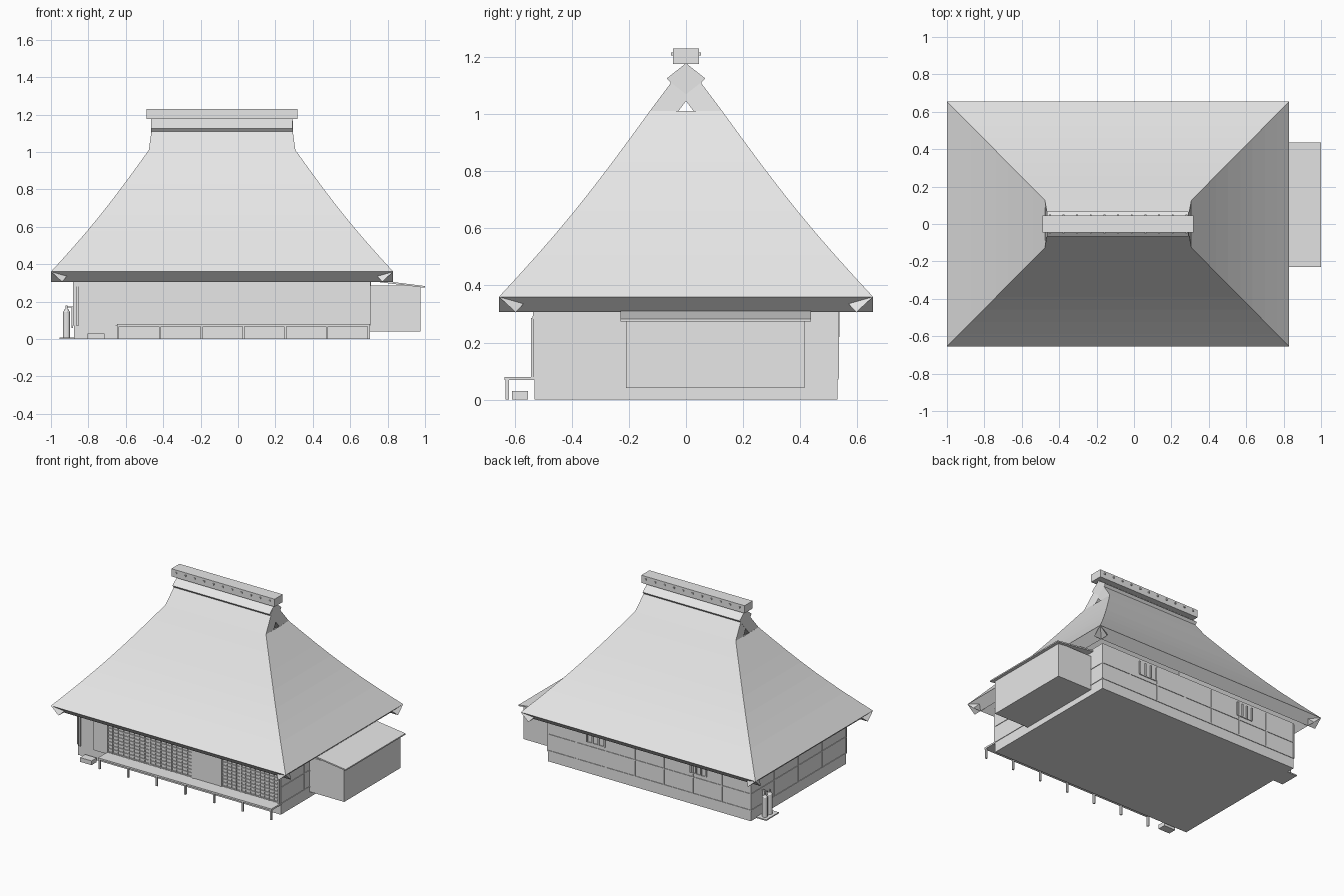
import bpy, bmesh, math
from mathutils import Vector

if "Cube" in bpy.data.objects:
    bpy.data.objects.remove(bpy.data.objects["Cube"])

grey = bpy.data.materials.new("plain_grey")
grey.diffuse_color = (0.8, 0.8, 0.8, 1)
grey.use_nodes = True
grey.node_tree.nodes["Principled BSDF"].inputs["Base Color"].default_value = grey.diffuse_color
CX = -0.085          # centre of the house body along x


def finish(name, bm):
    bmesh.ops.recalc_face_normals(bm, faces=bm.faces[:])
    me = bpy.data.meshes.new(name)
    bm.to_mesh(me)
    bm.free()
    me.materials.append(grey)
    ob = bpy.data.objects.new(name, me)
    bpy.context.collection.objects.link(ob)
    return ob


def add_box(bm, x0, x1, y0, y1, z0, z1):
    vs = bmesh.ops.create_cube(bm, size=1)["verts"]
    for v in vs:
        v.co = Vector(((x0 + x1) / 2 + v.co.x * (x1 - x0),
                       (y0 + y1) / 2 + v.co.y * (y1 - y0),
                       (z0 + z1) / 2 + v.co.z * (z1 - z0)))


def boxes(name, items):
    bm = bmesh.new()
    for it in items:
        add_box(bm, *it)
    return finish(name, bm)


def prism(name, profile, x0, x1, plane="yz"):
    """Extrude a closed profile along x (yz plane) or along y (xz plane)."""
    bm = bmesh.new()
    put = (lambda p, t: (t, p[0], p[1])) if plane == "yz" else (lambda p, t: (p[0], t, p[1]))
    a = [bm.verts.new(put(p, x0)) for p in profile]
    b = [bm.verts.new(put(p, x1)) for p in profile]
    bm.faces.new(a)
    bm.faces.new(b[::-1])
    n = len(a)
    for i in range(n):
        bm.faces.new((a[i], a[(i + 1) % n], b[(i + 1) % n], b[i]))
    return finish(name, bm)


def roof_slab(name, rows, angle, t=0.08):
    """Rows of (half width, distance out, z); each side is its own thick sheet."""
    bm = bmesh.new()
    c, s = math.cos(angle), math.sin(angle)

    def place(u, d, z):          # d points to -y at angle 0
        return Vector((u * c + d * s + CX, u * s - d * c, z))
    n = len(rows)
    offs = []
    for i in range(n):
        a, b = rows[max(i - 1, 0)], rows[min(i + 1, n - 1)]
        dd, dz = a[1] - b[1], b[2] - a[2]
        l = math.hypot(dd, dz)
        offs.append((dz / l * t, dd / l * t))
    top = [[bm.verts.new(place(k * w, d, z)) for k in (-1, 1)] for w, d, z in rows]
    low = [[bm.verts.new(place(k * w, d - o[0], z - o[1])) for k in (-1, 1)]
           for (w, d, z), o in zip(rows, offs)]
    for i in range(n - 1):
        bm.faces.new((top[i][0], top[i][1], top[i + 1][1], top[i + 1][0]))
        bm.faces.new((low[i][0], low[i + 1][0], low[i + 1][1], low[i][1]))
        for k in (0, 1):
            bm.faces.new((top[i][k], low[i][k], low[i + 1][k], top[i + 1][k]))
    for i in (0, n - 1):
        bm.faces.new((top[i][0], low[i][0], low[i][1], top[i][1]))
    return finish(name, bm)


# Thatched roof: four thick sheets with a slightly hollow curve
curve = []
for i in range(9):
    f = i / 8
    curve.append((f, 0.36 + 0.65 * f - 0.025 * math.sin(math.pi * f)))
long_rows = [(0.915 - 0.523 * f, 0.655 - 0.528 * f, z) for f, z in curve]
long_rows += [(0.378, 0.052, 1.11), (0.378, 0.0, 1.172)]
end_rows = [(0.655 - 0.528 * f, 0.915 - 0.523 * f, z) for f, z in curve]
roof_slab("roof_front", long_rows, 0)
roof_slab("roof_back", long_rows, math.pi)
roof_slab("roof_right", end_rows, math.pi / 2)
roof_slab("roof_left", end_rows, -math.pi / 2)

# Ridge cap, ridge box and its pegs
prism("ridge_cap", [(0, 1.178), (-0.067, 1.125), (-0.052, 1.108), (0, 1.045),
                    (0.052, 1.108), (0.067, 1.125)], -0.465, 0.292)
boxes("ridge_box", [(-0.488, 0.317, -0.045, 0.045, 1.176, 1.23)])
boxes("ridge_pegs", [(x - 0.005, x + 0.005, -0.052, 0.052, 1.205, 1.215)
                     for x in [-0.45 + 0.073 * i for i in range(11)]])

# House body
X0, X1, Y = -0.877, 0.705, 0.53
boxes("house_body", [(X0, X1, -Y, Y, 0, 0.33)])

# Timber rails and posts on the back and both ends
e = 0.004
frame = []
for z in (0.075, 0.19):
    frame.append((X0, X1, Y, Y + e, z - 0.004, z + 0.004))
    for x in (X0, X1):
        frame.append((x - e, x + e, -Y, Y, z - 0.004, z + 0.004))
for i in range(8):
    x = X0 + (X1 - X0) * i / 7
    frame.append((x - 0.005, x + 0.005, Y, Y + e, 0.075, 0.32))
for x in (X0, X1):
    for i in range(5):
        y = -Y + 2 * Y * i / 4
        frame.append((x - e, x + e, y - 0.005, y + 0.005, 0.075, 0.32))
boxes("timber_frame", frame)

# Barred windows on the back
bars = []
for a, b in ((0.26, 0.4), (-0.53, -0.41)):
    bars.append((a, b, Y, Y + 0.006, 0.215, 0.222))
    for i in range(4):
        x = a + (b - a) * i / 3
        bars.append((x - 0.005, x + 0.005, Y, Y + 0.008, 0.22, 0.31))
boxes("back_window_bars", bars)

# Front: header, door panel, plain wall panel, corner post
F = -Y
boxes("front_header", [(X0, X1, F - 0.008, F, 0.282, 0.292)])
boxes("front_door_panel", [(-0.75, -0.655, F - 0.008, F, 0.07, 0.28)])
boxes("front_wall_panel", [(0.03, 0.24, F - 0.008, F, 0.075, 0.28)])
boxes("front_posts", [(x - 0.006, x + 0.006, F - 0.012, F, 0.07, 0.285)
                      for x in (-0.858, -0.65, 0.025, 0.245, 0.695)])

# Lattice screens
slats = []
for a, b, n in ((-0.645, 0.02, 4), (0.25, 0.69, 3)):
    w = (b - a) / n
    for i in range(n):
        for j in range(5):
            x = a + w * (i + j / 4)
            r = 0.005 if j in (0, 4) else 0.002
            slats.append((x - r, x + r, F - 0.007, F, 0.08, 0.28))
    for k in range(9):
        z = 0.085 + 0.024 * k
        slats.append((a, b, F - 0.006, F, z - 0.003, z + 0.003))
boxes("lattice_screens", slats)

# Veranda deck with legs, and stepping stone
boxes("veranda_deck", [(-0.647, X1, -0.635, F, 0.068, 0.08)])
boxes("veranda_legs", [(x - 0.006, x + 0.006, -0.632, -0.62, 0, 0.07)
                       for x in [-0.641 + 0.2233 * i for i in range(7)]])
boxes("step_stone", [(-0.805, -0.715, -0.61, -0.553, 0, 0.03)])

# Side annex with lean-to roof
boxes("annex", [(X1 - 0.01, 0.975, -0.21, 0.415, 0.04, 0.285)])
prism("annex_roof", [(0.69, 0.322), (1.0, 0.283), (1.0, 0.274), (0.69, 0.312)],
      -0.23, 0.437, "xz")

# Gas bottles at the back left corner
boxes("bottle_base", [(-0.955, -0.87, 0.33, 0.47, 0, 0.008)])
bm = bmesh.new()
for y in (0.375, 0.43):
    for r1, r2, z0, z1 in ((0.018, 0.018, 0.008, 0.145), (0.018, 0.009, 0.145, 0.16),
                           (0.006, 0.006, 0.16, 0.178)):
        vs = bmesh.ops.create_cone(bm, cap_ends=True, segments=16, radius1=r1,
                                   radius2=r2, depth=z1 - z0)["verts"]
        bmesh.ops.translate(bm, verts=vs, vec=(-0.917, y, (z0 + z1) / 2))
finish("gas_bottles", bm)
boxes("bottle_pipe", [(-0.917, -0.875, 0.395, 0.405, 0.168, 0.175),
                      (-0.89, -0.882, 0.395, 0.405, 0.06, 0.17)])
